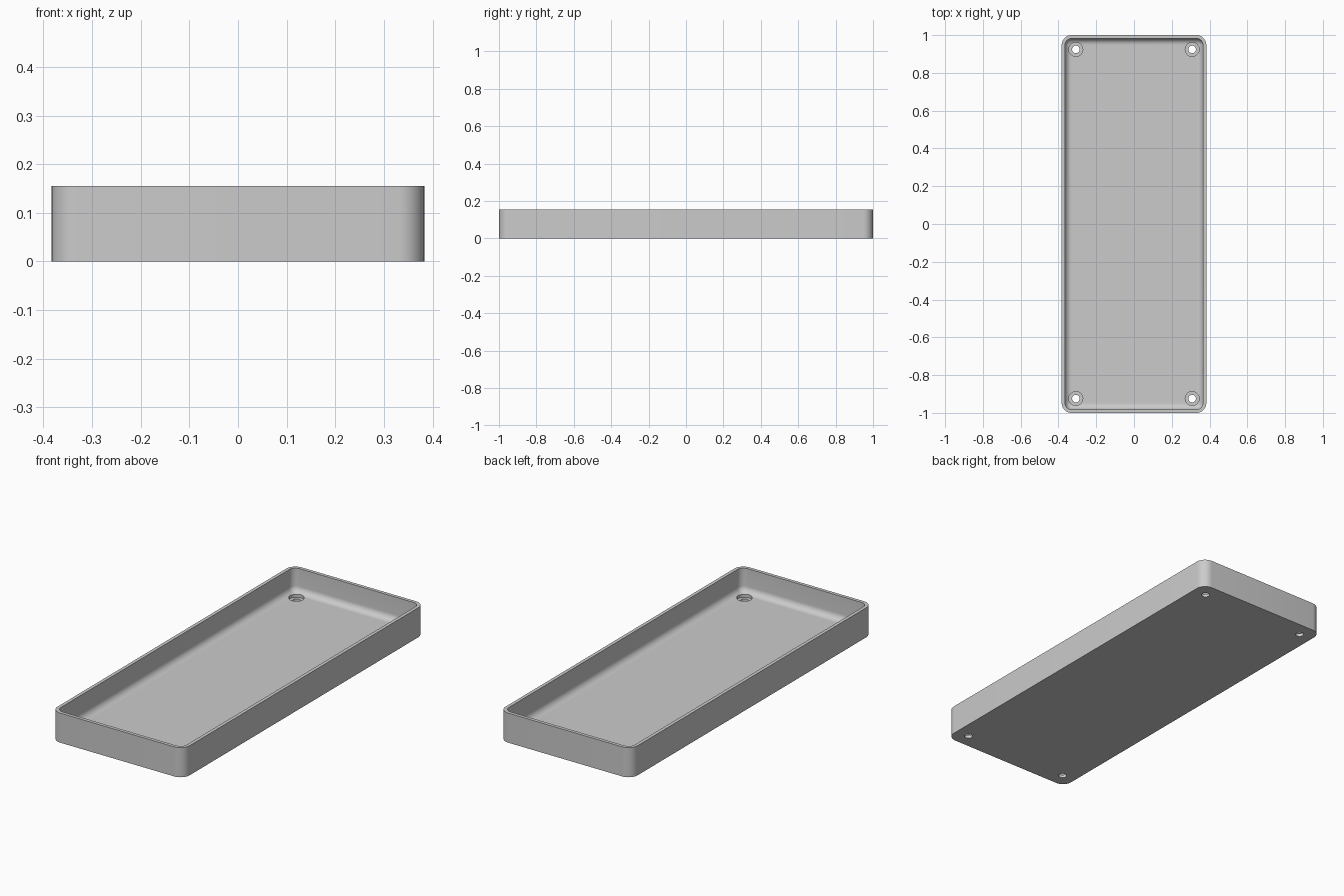
import bpy, bmesh, math

old = bpy.data.objects.get("Cube")
if old:
    bpy.data.objects.remove(old, do_unlink=True)

HALF_X, HALF_Y, HEIGHT = 0.383, 1.0, 0.155
CORNER, WALL, FLOOR, FILLET = 0.053, 0.018, 0.03, 0.033
HOLE_X, HOLE_Y = 0.308, 0.924

grey = bpy.data.materials.new("light_grey")
grey.use_nodes = True
grey.diffuse_color = (0.6, 0.6, 0.6, 1)
grey.node_tree.nodes["Principled BSDF"].inputs["Base Color"].default_value = (0.6, 0.6, 0.6, 1)


def rounded_ring(inset, z, steps=10):
    """Rounded rectangle, shrunk inwards by inset."""
    r = CORNER - inset
    pts = []
    for k, (sx, sy) in enumerate([(1, 1), (-1, 1), (-1, -1), (1, -1)]):
        for i in range(steps + 1):
            a = math.pi / 2 * (k + i / steps)
            pts.append((sx * (HALF_X - CORNER) + r * math.cos(a),
                        sy * (HALF_Y - CORNER) + r * math.sin(a), z))
    return pts


def circle_ring(r, z, n=32):
    return [(r * math.cos(2 * math.pi * i / n), r * math.sin(2 * math.pi * i / n), z)
            for i in range(n)]


def skin(name, rings):
    """Closed solid through a stack of rings, capped at both ends."""
    bm = bmesh.new()
    loops = [[bm.verts.new(p) for p in ring] for ring in rings]
    n = len(loops[0])
    for a, b in zip(loops, loops[1:]):
        for i in range(n):
            j = (i + 1) % n
            bm.faces.new((a[i], a[j], b[j], b[i]))
    bm.faces.new(loops[0][::-1])
    bm.faces.new(loops[-1])
    bmesh.ops.recalc_face_normals(bm, faces=bm.faces)
    mesh = bpy.data.meshes.new(name)
    bm.to_mesh(mesh)
    bm.free()
    mesh.materials.append(grey)
    obj = bpy.data.objects.new(name, mesh)
    bpy.context.collection.objects.link(obj)
    return obj


# Tray: outer wall, rim, inner wall, then a rounded fillet down to the floor
profile = [(0, 0), (0, HEIGHT), (WALL, HEIGHT)]
for i in range(9):
    a = math.pi / 2 * i / 8
    profile.append((WALL + FILLET * (1 - math.cos(a)),
                    FLOOR + FILLET * (1 - math.sin(a))))
tray = skin("tray", [rounded_ring(d, z) for d, z in profile])

# Stepped screw holes in the four corners
cutters = []
for sx in (-1, 1):
    for sy in (-1, 1):
        cutter = skin("screw_hole_cutter", [
            circle_ring(0.02, -0.05), circle_ring(0.02, 0.016),
            circle_ring(0.037, 0.016), circle_ring(0.037, 0.1)])
        cutter.location = (sx * HOLE_X, sy * HOLE_Y, 0)
        cutter.hide_render = True
        cutters.append(cutter)
        mod = tray.modifiers.new("screw_hole", 'BOOLEAN')
        mod.operation = 'DIFFERENCE'
        mod.solver = 'EXACT'
        mod.object = cutter

bpy.ops.object.select_all(action='DESELECT')
bpy.context.view_layer.objects.active = tray
tray.select_set(True)
for mod in list(tray.modifiers):
    bpy.ops.object.modifier_apply(modifier=mod.name)
for cutter in cutters:
    bpy.data.objects.remove(cutter, do_unlink=True)

bpy.ops.object.shade_smooth_by_angle(angle=math.radians(30))
